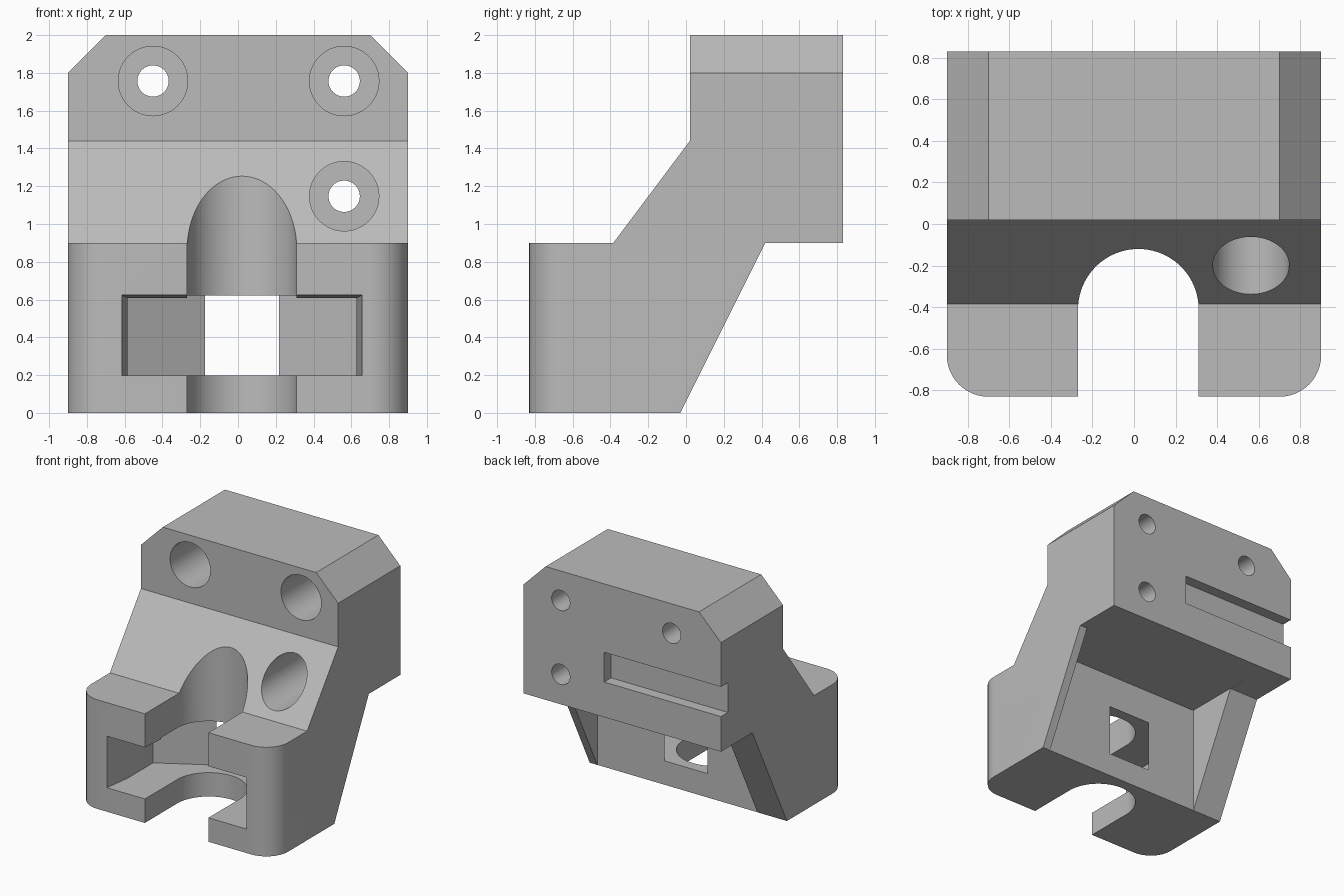
import bpy, bmesh, math

if "Cube" in bpy.data.objects:
    bpy.data.objects.remove(bpy.data.objects["Cube"], do_unlink=True)

grey = bpy.data.materials.new("light_grey")
grey.use_nodes = True
colour = (0.5, 0.5, 0.5, 1)
grey.diffuse_color = colour
grey.node_tree.nodes["Principled BSDF"].inputs["Base Color"].default_value = colour

PLACE = {
    "x": lambda a, b, t: (t, a, b),
    "y": lambda a, b, t: (a, t, b),
    "z": lambda a, b, t: (a, b, t),
}


def prism(name, points, axis, low, high, edit=None):
    """Extrude a closed outline along an axis, with an optional mesh edit."""
    bm = bmesh.new()
    place = PLACE[axis]
    ends = [[bm.verts.new(place(a, b, t)) for a, b in points] for t in (low, high)]
    for ring in ends:
        bm.faces.new(ring)
    n = len(points)
    for i in range(n):
        j = (i + 1) % n
        bm.faces.new((ends[0][i], ends[0][j], ends[1][j], ends[1][i]))
    bmesh.ops.recalc_face_normals(bm, faces=bm.faces)
    if edit:
        edit(bm)
    mesh = bpy.data.meshes.new(name)
    bm.to_mesh(mesh)
    bm.free()
    mesh.materials.append(grey)
    obj = bpy.data.objects.new(name, mesh)
    bpy.context.collection.objects.link(obj)
    return obj


def arc(cx, cy, r, start, end, steps):
    angles = [math.radians(start + (end - start) * i / steps) for i in range(steps + 1)]
    return [(cx + r * math.cos(a), cy + r * math.sin(a)) for a in angles]


def rect(a0, a1, b0, b1):
    return [(a0, b0), (a1, b0), (a1, b1), (a0, b1)]


def shape_body(bm):
    """Round the front upright edges and chamfer the top side edges."""
    def pick(test):
        return [e for e in bm.edges if all(test(v.co) for v in e.verts)
                and abs(e.verts[0].co.x - e.verts[1].co.x) < 0.01]
    bmesh.ops.bevel(bm, geom=pick(lambda c: c.y < -0.8), offset=0.2,
                    segments=12, profile=0.5, affect="EDGES")
    bmesh.ops.bevel(bm, geom=pick(lambda c: c.z > 1.99), offset=0.2,
                    segments=1, affect="EDGES")


# Stepped bracket body
profile = [(-0.83, 0), (-0.03, 0), (0.42, 0.9), (0.83, 0.9), (0.83, 2),
           (0.02, 2), (0.02, 1.44), (-0.385, 0.9), (-0.83, 0.9)]
body = prism("bracket_body", profile, "x", -0.9, 0.9, shape_body)

cutters = []
mid = 0.021

# Upright U-shaped channel
channel = [(mid + 0.29, -1)] + arc(mid, -0.41, 0.29, 0, 180, 40) + [(mid - 0.29, -1)]
cutters.append(prism("channel_cutter", channel, "z", -0.2, 1.6))

# Pointed nut pocket, reaching through the rear wall
half = 0.607
pocket = [(mid - half, -0.62), (mid + half, -0.62), (mid + half, -0.27),
          (mid, 0.083), (mid - half, -0.27)]
cutters.append(prism("pocket_cutter", pocket, "z", 0.197, 0.622))


def lower_inner_top(bm):
    for v in bm.verts:
        if v.co.y > -0.7 and v.co.z > 0.5:
            v.co.z = 0.608


# Tapered mouth of the pocket
mouth = [(mid - 0.637, -0.84), (mid + 0.637, -0.84),
         (mid + half - 0.001, -0.6), (mid - half + 0.001, -0.6)]
cutters.append(prism("mouth_cutter", mouth, "z", 0.198, 0.624, lower_inner_top))

# Recess between the rear ribs
cutters.append(prism("recess_cutter", rect(-0.63, 0.83, -0.031, 0.6), "z", -0.2, 0.901))

# Rear groove, open on the right side
cutters.append(prism("groove_cutter", rect(-1, 0.165, 1.19, 1.435), "y", 0.74, 1))

# Counterbored screw holes
for x, z in ((-0.45, 1.757), (0.562, 1.757), (0.562, 1.147)):
    for r, low, high in ((0.184, -0.7, 0.62), (0.083, 0.5, 1)):
        circle = arc(x, z, r, 0, 360, 48)[:-1]
        cutters.append(prism("hole_cutter", circle, "y", low, high))

bpy.ops.object.select_all(action="DESELECT")
bpy.context.view_layer.objects.active = body
body.select_set(True)
for cutter in cutters:
    cutter.hide_render = True
    mod = body.modifiers.new("cut", "BOOLEAN")
    mod.operation = "DIFFERENCE"
    mod.solver = "EXACT"
    mod.object = cutter
    bpy.ops.object.modifier_apply(modifier=mod.name)
    bpy.data.objects.remove(cutter, do_unlink=True)

bpy.ops.object.shade_smooth_by_angle(angle=math.radians(25))
